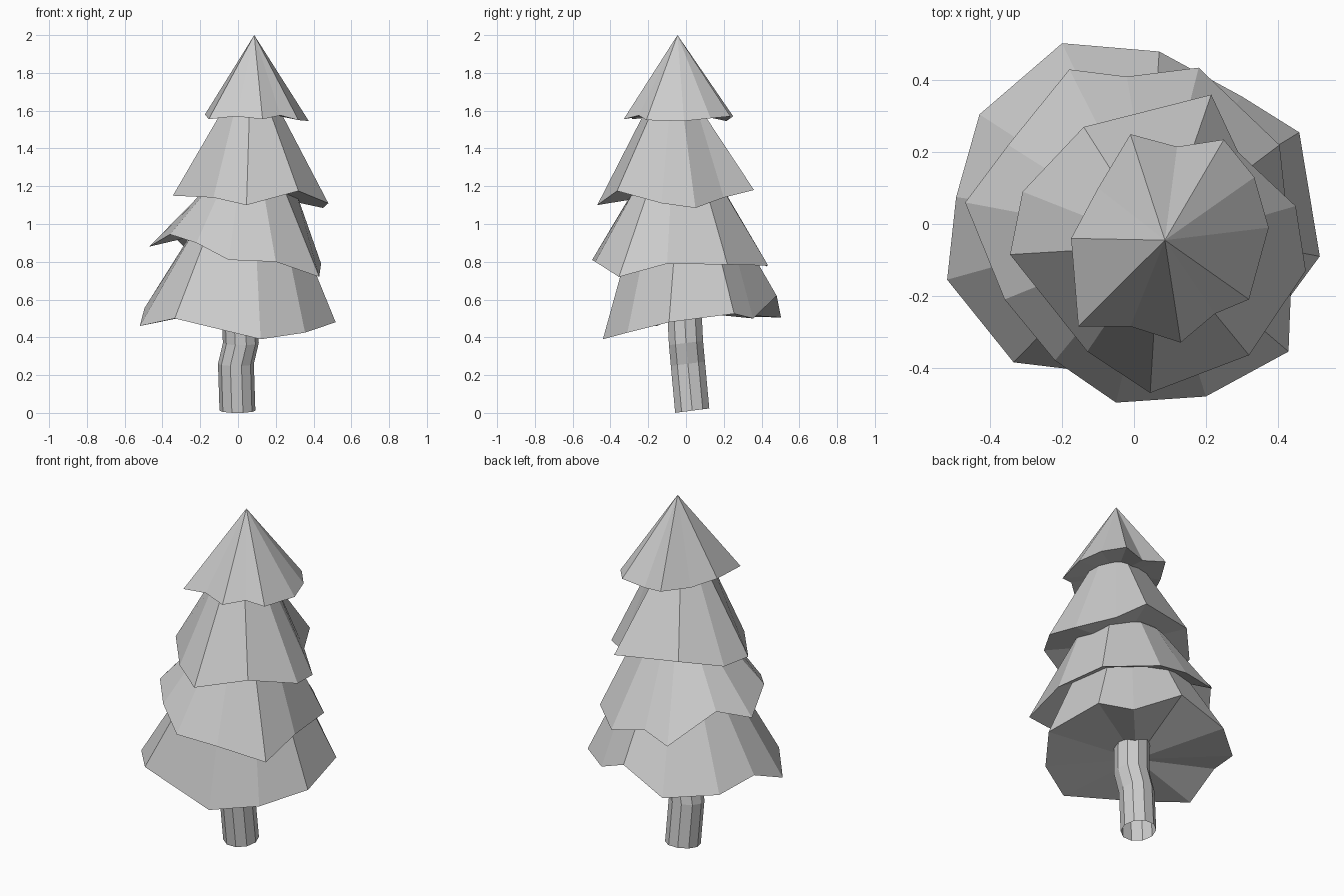
import bpy, bmesh, math
from mathutils import Vector

cube = bpy.data.objects.get("Cube")
if cube:
    bpy.data.objects.remove(cube, do_unlink=True)

grey = bpy.data.materials.new("light_grey")
grey.use_nodes = True
grey.diffuse_color = (0.6, 0.6, 0.6, 1)
grey.node_tree.nodes["Principled BSDF"].inputs["Base Color"].default_value = (0.6, 0.6, 0.6, 1)


def finish(name, bm):
    bmesh.ops.recalc_face_normals(bm, faces=bm.faces)
    mesh = bpy.data.meshes.new(name)
    bm.to_mesh(mesh)
    bm.free()
    mesh.materials.append(grey)
    obj = bpy.data.objects.new(name, mesh)
    bpy.context.collection.objects.link(obj)
    return obj


def bridge(bm, a, b):
    for i in range(len(a)):
        j = (i + 1) % len(a)
        bm.faces.new((a[i], a[j], b[j], b[i]))


def fan(bm, ring, tip):
    centre = bm.verts.new(tip)
    for i in range(len(ring)):
        bm.faces.new((ring[i], ring[(i + 1) % len(ring)], centre))


def tier(name, rim, tip, under, collar=None):
    """Skirt of branches: ragged rim, optional round collar, pointed top, hollowed underside."""
    bm = bmesh.new()
    edge = [bm.verts.new(p) for p in rim]
    fan(bm, edge, under)
    upper = edge
    if collar:
        x, y, z, radius = collar
        mid = Vector((x, y, z))
        upper = []
        for p in rim:
            out = Vector((p[0] - x, p[1] - y, 0)).normalized()
            upper.append(bm.verts.new(mid + out * radius))
        bridge(bm, edge, upper)
    fan(bm, upper, tip)
    return finish(name, bm)


# Branch tiers, each rim runs counter-clockwise
top_rim = [(.375, -.01, 1.545), (.335, .13, 1.56), (.25, .235, 1.57), (.12, .215, 1.545),
           (-.01, .25, 1.57), (-.1, .1, 1.56), (-.175, -.04, 1.58), (-.155, -.285, 1.555),
           (-.01, -.285, 1.57), (.13, -.33, 1.555), (.225, -.25, 1.575), (.32, -.21, 1.55)]
tier("top_tier", top_rim, (.086, -.045, 2), (.08, -.05, 1.6))

upper_rim = [(.45, .05, 1.085), (.29, .2, 1.14), (.215, .36, 1.18), (-.14, .27, 1.2),
             (-.31, .09, 1.15), (-.345, -.085, 1.15), (-.13, -.355, 1.14),
             (.045, -.47, 1.1), (.32, -.365, 1.175), (.478, -.13, 1.11)]
tier("upper_tier", upper_rim, (.08, -.04, 1.8), (.05, -.04, 1.17), (.07, -.06, 1.58, .165))

lower_rim = [(.44, -.1, .79), (.405, .22, .785), (.18, .435, .78), (-.02, .41, .82),
             (-.18, .43, .775), (-.35, .22, .945), (-.47, .06, .88), (-.36, -.21, .945),
             (-.22, -.38, .9), (-.05, -.497, .81), (.2, -.48, .8), (.43, -.355, .72)]
tier("lower_tier", lower_rim, (.06, -.04, 1.4), (.04, -.02, 1), (.06, -.04, 1.17, .25))

bottom_rim = [(.517, -.09, .48), (.46, .255, .525), (.3, .355, .5), (.07, .48, .62),
              (-.2, .503, .505), (-.43, .305, .51), (-.495, .075, .555), (-.52, -.155, .46),
              (-.335, -.385, .5), (.12, -.44, .39), (.355, -.31, .425)]
tier("bottom_tier", bottom_rim, (.05, 0, 1.2), (-.1, -.1, .545), (.04, 0, .95, .29))

# Trunk, a slightly crooked open tube with a tilted foot
bm = bmesh.new()
sides, radius = 10, .095
rings = []
for x, y, z in [(-.003, .033, .012), (-.011, .01, .26), (.015, 0, .37), (.004, -.012, .6)]:
    ring = []
    for i in range(sides):
        a = math.tau * i / sides
        ring.append(bm.verts.new((x + radius * math.cos(a), y + radius * math.sin(a),
                                  z + .012 * math.sin(a))))
    rings.append(ring)
for low, high in zip(rings, rings[1:]):
    bridge(bm, low, high)
finish("trunk", bm)
